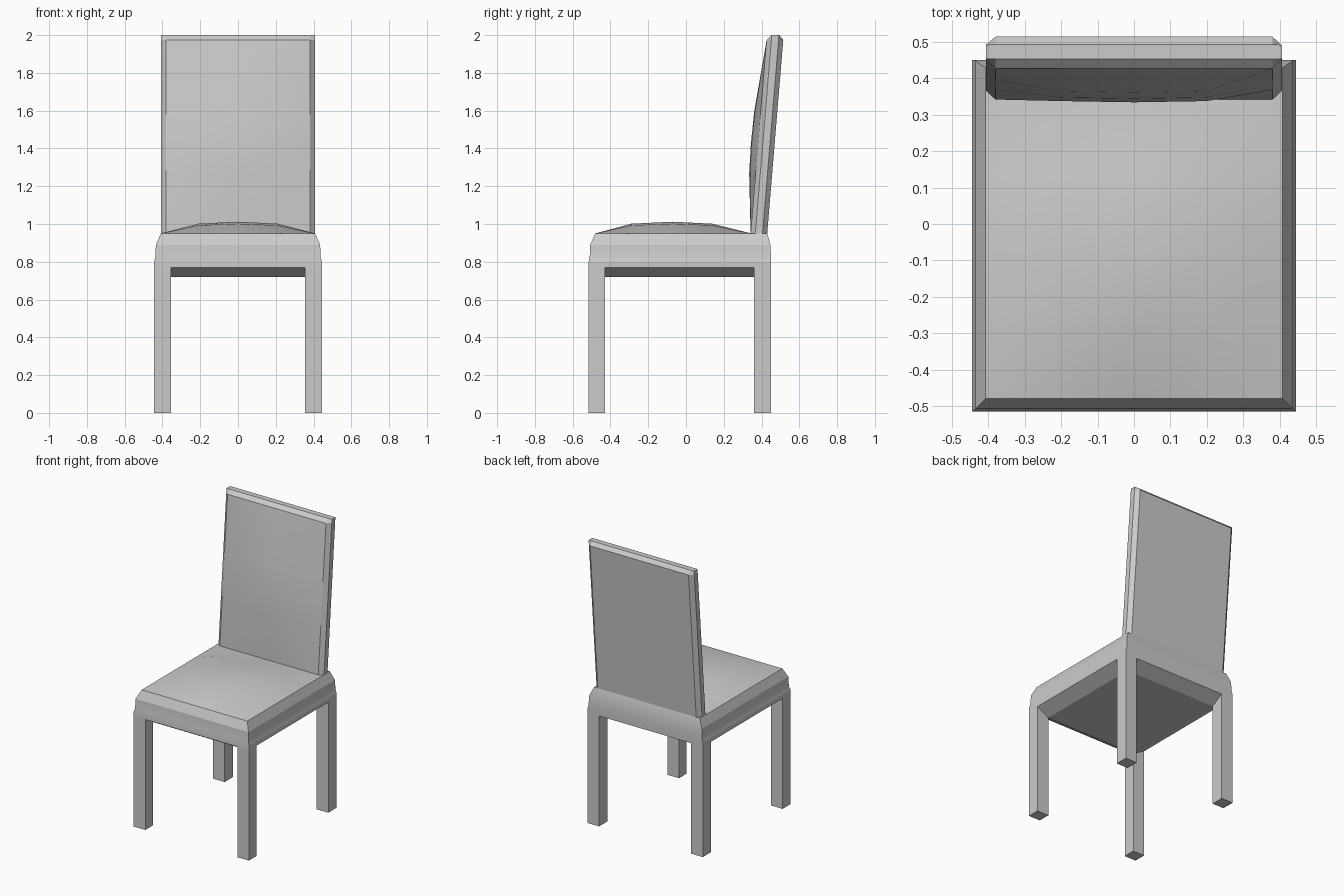
import bpy, bmesh

if "Cube" in bpy.data.objects:
    bpy.data.objects.remove(bpy.data.objects["Cube"])


def make_object(name, bm, smooth=False):
    bmesh.ops.remove_doubles(bm, verts=bm.verts, dist=0.0001)
    bmesh.ops.recalc_face_normals(bm, faces=bm.faces)
    mesh = bpy.data.meshes.new(name)
    bm.to_mesh(mesh)
    bm.free()
    obj = bpy.data.objects.new(name, mesh)
    bpy.context.collection.objects.link(obj)
    if smooth:
        bpy.ops.object.select_all(action='DESELECT')
        obj.select_set(True)
        bpy.context.view_layer.objects.active = obj
        bpy.ops.object.shade_smooth_by_angle(angle=0.3)
    return obj


def loft(bm, rings, cap_start=True, cap_end=True):
    loops = [[bm.verts.new(p) for p in ring] for ring in rings]
    n = len(loops[0])
    for a, b in zip(loops, loops[1:]):
        for i in range(n):
            j = (i + 1) % n
            bm.faces.new((a[i], a[j], b[j], b[i]))
    if cap_start:
        bm.faces.new(loops[0][::-1])
    if cap_end:
        bm.faces.new(loops[-1])


def grid(bm, us, vs, point):
    rows = [[bm.verts.new(point(u, v, i, j)) for i, u in enumerate(us)]
            for j, v in enumerate(vs)]
    for a, b in zip(rows, rows[1:]):
        for i in range(len(us) - 1):
            bm.faces.new((a[i], a[i + 1], b[i + 1], b[i]))


def rect(x, y0, y1, z):
    return [(-x, y0, z), (x, y0, z), (x, y1, z), (-x, y1, z)]


# Legs, flush with the seat rail
for label, y0, y1 in (("front", -0.515, -0.43), ("back", 0.36, 0.45)):
    for side, s in (("left", -1), ("right", 1)):
        bm = bmesh.new()
        loft(bm, [[(s * 0.4 + dx, y, z) for dx, y in
                   ((-0.045, y0), (0.045, y0), (0.045, y1), (-0.045, y1))]
                  for z in (0, 0.78)])
        make_object(f"{label}_leg_{side}", bm)

# Seat: sloped underside, rail and upholstered sides, then a crowned top
bm = bmesh.new()
loft(bm, [rect(0.355, -0.43, 0.36, 0.72),
          rect(0.445, -0.515, 0.45, 0.77),
          rect(0.445, -0.515, 0.45, 0.80),
          rect(0.437, -0.51, 0.45, 0.825),
          rect(0.435, -0.507, 0.447, 0.89),
          rect(0.408, -0.48, 0.43, 0.95)], cap_end=False)
crown = (0, 0.83, 1, 0.83, 0, 0)
grid(bm, (-0.408, -0.21, 0, 0.21, 0.408), (-0.48, -0.29, -0.07, 0.14, 0.345, 0.43),
     lambda x, y, i, j: (x, y, 0.95 + 0.062 * crown[i] * crown[j]))
make_object("seat", bm, smooth=True)


# Backrest: leaning chamfered slab with a padded front
def lean(z):
    return (z - 0.95) * 0.083


def slab_ring(z, cut=0.0):
    o = lean(z)
    f, b = 0.342 + cut, 0.43 - cut
    return [(x, y + o, z) for x, y in (
        (-0.38, f), (0.38, f), (0.407, 0.367), (0.407, 0.405),
        (0.38, b), (-0.38, b), (-0.407, 0.405), (-0.407, 0.367))]


bm = bmesh.new()
loft(bm, [slab_ring(0.92), slab_ring(1.975), slab_ring(2.0, 0.024)])
bmesh.ops.delete(bm, geom=[f for f in bm.faces
                           if f.normal.y == 0 and len(f.verts) == 4 and
                           all(v.co.y < 0.342 + lean(v.co.z) + 0.001 for v in f.verts)],
                 context='FACES_ONLY')
pad = (0, 0.9, 1, 0.9, 0)
grid(bm, (-0.38, -0.2, 0, 0.2, 0.38), (0.95, 1.27, 1.43, 1.60, 1.975),
     lambda x, z, i, j: (x, 0.342 + lean(z) - 0.038 * pad[i] * pad[j], z))
make_object("backrest", bm, smooth=True)
